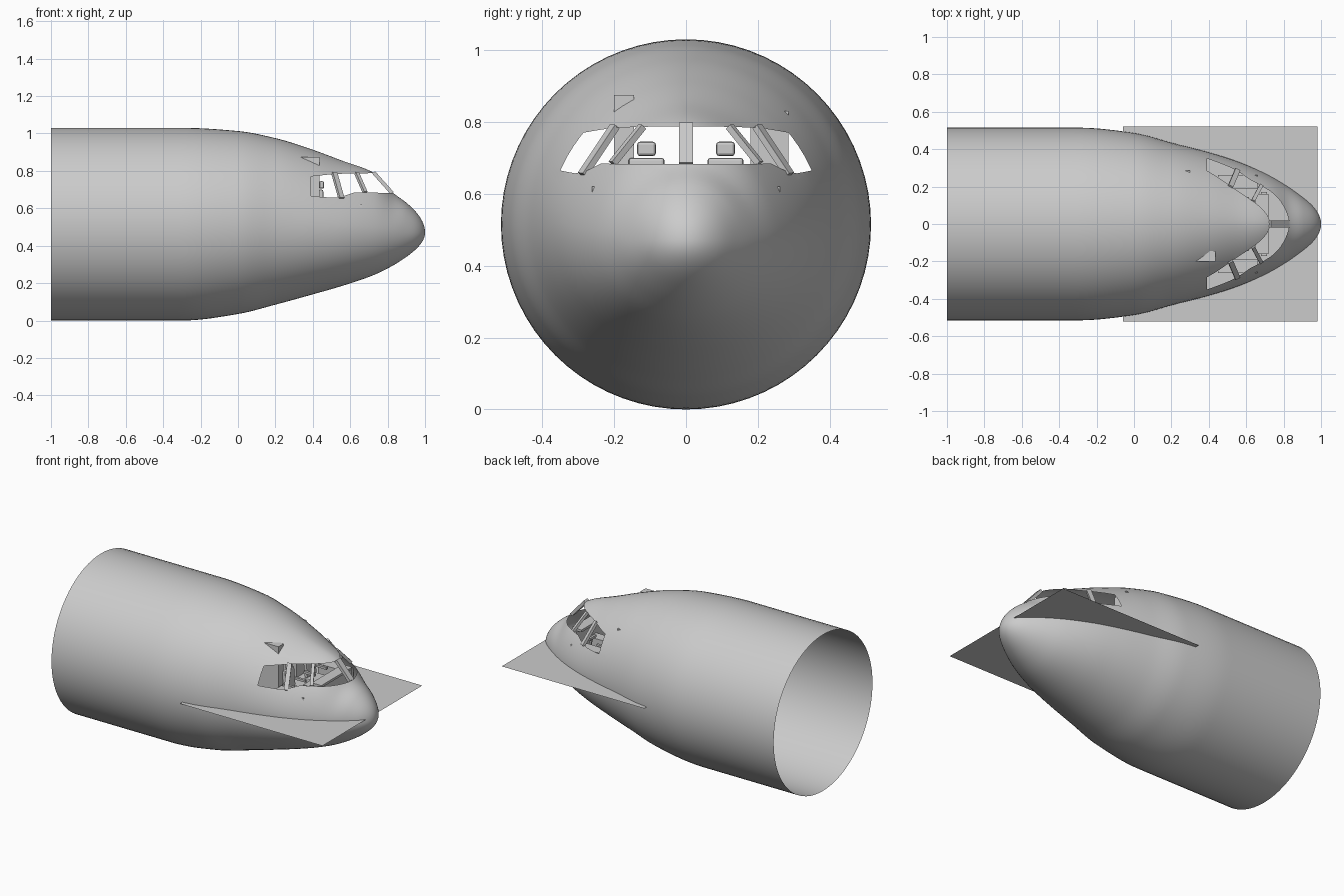
import bpy, bmesh, math
from mathutils import Vector, Matrix

if "Cube" in bpy.data.objects:
    bpy.data.objects.remove(bpy.data.objects["Cube"])

# stations: x, crown z, keel z, half width, widest z, upper exponent
ST = [(-1, 1.03, 0, .515, .515, 2), (-.3, 1.03, 0, .515, .515, 2), (0, 1.013, .035, .487, .515, 2),
      (.2, .975, .085, .435, .51, 2), (.4, .913, .14, .383, .5, 1.9), (.55, .857, .183, .335, .49, 1.8),
      (.73, .787, .245, .255, .48, 1.75), (.83, .682, .295, .195, .475, 1.85),
      (.9, .63, .34, .145, .47, 2), (.96, .57, .39, .092, .47, 2), (1, .47, .47, 0, .47, 2)]
ST.reverse()
T = [math.sqrt(1 - s[0]) for s in ST]      # square-root spacing gives a round nose


def slope(k, c):
    i, j = max(k - 1, 0), min(k + 1, len(T) - 1)
    if k in (i, j):
        return (ST[j][c] - ST[i][c]) / (T[j] - T[i])
    a = (ST[k][c] - ST[i][c]) / (T[k] - T[i])
    b = (ST[j][c] - ST[k][c]) / (T[j] - T[k])
    return 0 if a * b <= 0 else 2 * a * b / (a + b)


def section(x):
    t = math.sqrt(max(1 - x, 0))
    k = max(i for i in range(len(T) - 1) if T[i] <= t + 1e-9)
    h = T[k + 1] - T[k]
    u = (t - T[k]) / h
    return [(2*u**3 - 3*u*u + 1) * ST[k][c] + (u**3 - 2*u*u + u) * h * slope(k, c)
            + (3*u*u - 2*u**3) * ST[k+1][c] + (u**3 - u*u) * h * slope(k+1, c) for c in range(1, 6)]


def hull_y(x, z):
    top, bot, w, zc, n = section(x)
    return w * max(0, 1 - abs((z - zc) / (top - zc)) ** n) ** (1 / n)


def finish(name, bm, smooth=False):
    me = bpy.data.meshes.new(name)
    bm.to_mesh(me)
    bm.free()
    ob = bpy.data.objects.new(name, me)
    bpy.context.collection.objects.link(ob)
    if smooth:
        bpy.context.view_layer.objects.active = ob
        ob.select_set(True)
        bpy.ops.object.shade_smooth_by_angle(angle=math.radians(40))
        ob.select_set(False)
    return ob


def box(name, x0, x1, y0, y1, z0, z1, bevel=0, tilt=0):
    bm = bmesh.new()
    bmesh.ops.create_cube(bm, size=1)
    c = Vector(((x0 + x1) / 2, (y0 + y1) / 2, (z0 + z1) / 2))
    m = Matrix.Translation(c) @ Matrix.Rotation(tilt, 4, 'Y') @ Matrix.Diagonal((x1 - x0, y1 - y0, z1 - z0, 1))
    bm.transform(m)
    if bevel:
        bmesh.ops.bevel(bm, geom=bm.edges[:], offset=bevel, segments=2, affect='EDGES', profile=.5)
    return finish(name, bm)


def bar(name, p, q, out, width, depth):
    p, q = Vector(p), Vector(q)
    d = (q - p).normalized()
    side = d.cross(Vector(out)).normalized()
    n = side.cross(d)
    bm = bmesh.new()
    bmesh.ops.create_cube(bm, size=1)
    rot = Matrix((side, n, d)).transposed().to_4x4()
    bm.transform(Matrix.Translation((p + q) / 2) @ rot @ Matrix.Diagonal((width, depth, (q - p).length, 1)))
    return finish(name, bm)


# fuselage skin, open at the rear
bm = bmesh.new()
RINGS, SEG = 90, 72
rings = []
for i in range(RINGS + 1):
    x = 1 - (math.sqrt(2) * i / RINGS) ** 2
    top, bot, w, zc, n = section(x)
    ring = []
    for j in range(SEG):
        a = 2 * math.pi * j / SEG
        c, s = math.cos(a), math.sin(a)
        e = 2 / n if s > 0 else 1
        y = w * math.copysign(abs(c) ** e, c)
        z = zc + (top - zc) * s ** e if s > 0 else zc + (zc - bot) * s
        ring.append(bm.verts.new((x, y, z)))
    rings.append(ring)
for a, b in zip(rings, rings[1:]):
    for j in range(SEG):
        k = (j + 1) % SEG
        bm.faces.new((a[j], a[k], b[k], b[j]))
bmesh.ops.remove_doubles(bm, verts=bm.verts[:], dist=1e-5)

# cockpit window band: slice along its outline, then remove the faces inside
WIN = [(.39, .77), (.52, .784), (.73, .788), (.9, .788), (.9, .682), (.62, .684), (.55, .66), (.5, .657), (.39, .665)]
edges = list(zip(WIN, WIN[1:] + WIN[:1]))


def inside(x, z):
    hit = False
    for (ax, az), (bx, bz) in edges:
        if (az > z) != (bz > z) and x < ax + (z - az) * (bx - ax) / (bz - az):
            hit = not hit
    return hit


for (ax, az), (bx, bz) in edges:
    fs = [f for f in bm.faces if min(ax, bx) - .06 < f.calc_center_median().x < max(ax, bx) + .06
          and .6 < f.calc_center_median().z < .86]
    geom = list({g for f in fs for g in (*f.verts, *f.edges)}) + fs
    bmesh.ops.bisect_plane(bm, geom=geom, plane_co=(ax, 0, az), plane_no=(bz - az, 0, ax - bx), dist=1e-6)
bmesh.ops.delete(bm, geom=[f for f in bm.faces if inside(f.calc_center_median().x, f.calc_center_median().z)],
                 context='FACES')
bmesh.ops.recalc_face_normals(bm, faces=bm.faces[:])
finish("fuselage_skin", bm, True)

# window posts
bar("centre_post", (.725, 0, .792), (.825, 0, .68), (1, 0, .9), .04, .02)
for s, tag in ((-1, "right"), (1, "left")):
    for nm, (x0, z0), (x1, z1), wd in (("front_post", (.635, .787), (.68, .684), .02),
                                       ("side_post", (.515, .788), (.553, .653), .028)):
        bar(f"{tag}_{nm}", (x0, s * hull_y(x0, z0), z0), (x1, s * hull_y(x1, z1), z1), (.6, s, .4), wd, .018)

# cockpit floor sheet
bm = bmesh.new()
bmesh.ops.create_grid(bm, x_segments=1, y_segments=1, size=.52)
bm.transform(Matrix.Translation((.46, 0, .49)))
finish("cockpit_floor", bm)

# seats, control columns and side consoles
for s, tag in ((-1, "right"), (1, "left")):
    c = .11 * s
    box(tag + "_seat_base", .46, .54, c - .03, c + .03, .49, .545)
    box(tag + "_seat_cushion", .44, .56, c - .055, c + .055, .545, .575, .008)
    box(tag + "_seat_back", .435, .46, c - .05, c + .05, .575, .70, .008, -.08)
    box(tag + "_headrest", .435, .46, c - .026, c + .026, .705, .745, .008)
    for d in (-.06, .06):
        box(tag + "_armrest", .45, .53, c + d - .008, c + d + .008, .61, .625)
    bar(tag + "_control_column", (.64, c, .49), (.61, c, .62), (1, 0, 0), .012, .012)
    box(tag + "_control_yoke", .6, .615, c - .035, c + .035, .615, .63)
    y0, y1 = sorted((.19 * s, .262 * s))
    box(tag + "_side_console", .45, .66, y0, y1, .49, .62)

# instrument panel and centre pedestal
box("instrument_panel", .68, .71, -.17, .17, .53, .665)
box("glareshield", .65, .72, -.16, .16, .665, .68)
box("centre_pedestal", .5, .69, -.035, .035, .49, .58)

# rear cabinets whose top corners just break the skin
box("right_cabinet", .2, .435, -.2, -.145, .49, .875)
box("left_cabinet", .15, .3, .18, .285, .49, .83)
